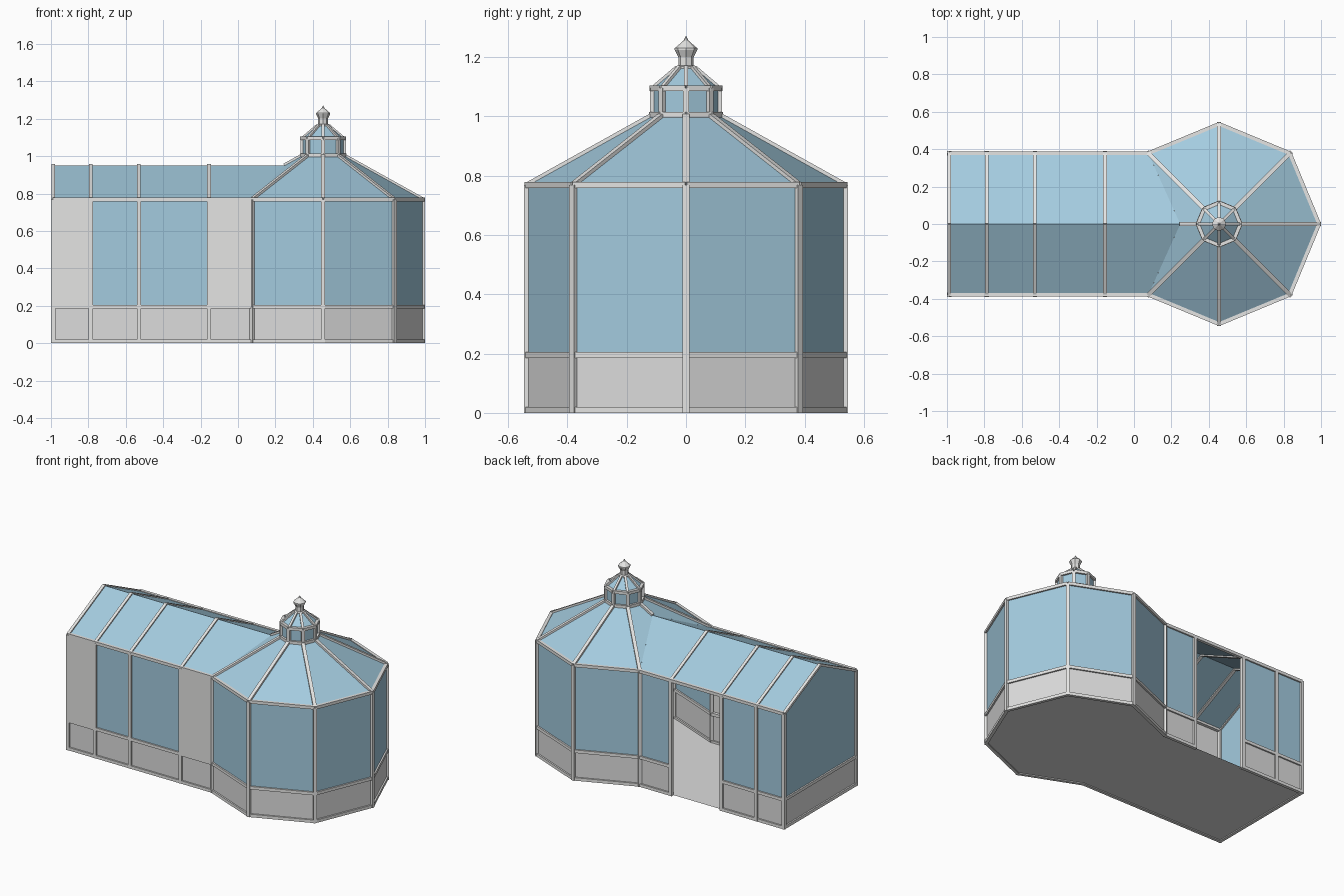
import bpy, bmesh, math
from mathutils import Vector, Matrix

if "Cube" in bpy.data.objects:
    bpy.data.objects.remove(bpy.data.objects["Cube"])


def material(name, rgb):
    m = bpy.data.materials.new(name)
    m.diffuse_color = (*rgb, 1)
    m.use_nodes = True
    m.node_tree.nodes["Principled BSDF"].inputs["Base Color"].default_value = m.diffuse_color
    return m


GLASS = material("pale_blue_glass", (0.37, 0.60, 0.74))
FRAME = material("light_grey_frame", (0.78, 0.78, 0.77))
PANEL = material("grey_panel", (0.72, 0.72, 0.72))

# Main dimensions
CX, R = 0.455, 0.535            # octagon centre and corner radius
HY, LEFT = 0.378, -0.988        # hall half depth and end
BASE, EAVE, RIDGE, TOP = 0.193, 0.768, 0.95, 1.0
R_TOP = 0.118
JOIN = CX - R * math.cos(math.pi / 4)
POSTS = [LEFT, -0.787, -0.53, -0.155, JOIN]


def finish(name, bm, mat):
    me = bpy.data.meshes.new(name)
    bm.to_mesh(me)
    bm.free()
    me.materials.append(mat)
    ob = bpy.data.objects.new(name, me)
    bpy.context.collection.objects.link(ob)
    return ob


def polygons(name, polys, mat):
    bm = bmesh.new()
    for p in polys:
        bm.faces.new([bm.verts.new(v) for v in p])
    return finish(name, bm, mat)


def bars(name, segments, w, d=None, hint=(0, 0, 1)):
    """Square bars between pairs of points."""
    bm = bmesh.new()
    d = d or w
    for a, b in segments:
        a, b = Vector(a), Vector(b)
        z = (b - a).normalized()
        h = Vector(hint)
        if abs(z.dot(h)) > 0.99:
            # upright bars turn to face outward
            h = Vector((a.x - CX, a.y, 0)) if a.x > 0 else Vector((0, 1, 0))
        x = z.cross(h).normalized()
        y = z.cross(x)
        rot = Matrix((x, y, z)).transposed().to_4x4()
        m = Matrix.Translation((a + b) / 2) @ rot @ Matrix.Diagonal((w, d, (b - a).length, 1))
        bmesh.ops.create_cube(bm, size=1, matrix=m)
    return finish(name, bm, FRAME)


def ring(r, z, n=8):
    return [Vector((CX + r * math.cos(i * math.tau / n), r * math.sin(i * math.tau / n), z)) for i in range(n)]


def loop(pts):
    return [(pts[i], pts[(i + 1) % len(pts)]) for i in range(len(pts))]


def wall(a, b, z0, z1):
    return [(a[0], a[1], z0), (b[0], b[1], z0), (b[0], b[1], z1), (a[0], a[1], z1)]


# Octagon sides run from corner 5 round to corner 3; the west side opens to the hall
corners = ring(R, 0)
order = [5, 6, 7, 0, 1, 2, 3]
oct_walls = [(corners[i], corners[j]) for i, j in zip(order, order[1:])]
front = [((a, -HY), (b, -HY)) for a, b in zip(POSTS, POSTS[1:])]
back = [((b, HY), (a, HY)) for a, b in zip(POSTS, POSTS[1:])]
end = ((LEFT, HY), (LEFT, -HY))
DOOR = 2
back_walls = [w for i, w in enumerate(back) if i != DOOR]

# Floor
outline = [(LEFT, -HY)] + [(corners[i].x, corners[i].y) for i in order] + [(LEFT, HY)]
polygons("floor", [[(x, y, 0.006) for x, y in outline]], PANEL)

# Lower panels
solid = oct_walls + front + back_walls + [end]
polygons("base_panels", [wall(a, b, 0.005, BASE) for a, b in solid], PANEL)

# Wall glazing, with the gable
glazed = oct_walls + front[1:3] + back_walls
glass = [wall(a, b, BASE, EAVE) for a, b in glazed]
glass.append([(LEFT, HY, BASE), (LEFT, -HY, BASE), (LEFT, -HY, EAVE), (LEFT, 0, RIDGE), (LEFT, HY, EAVE)])
polygons("wall_glass", glass, GLASS)

# Two solid front bays, flush with the posts
polygons("solid_bays", [[(x, y - 0.0115, z) for x, y, z in wall(a, b, BASE, EAVE)]
                        for a, b in (front[0], front[3])], FRAME)

# Roof glazing; the hall ridge meets the western hip of the octagon
eave, crown = ring(R, EAVE), ring(R_TOP, TOP)
t = (RIDGE - EAVE) / (TOP - EAVE)
meet = eave[4].lerp(crown[4], t)
roof = []
for i in range(8):
    j = (i + 1) % 8
    a = meet if i == 4 else eave[i]
    b = meet if j == 4 else eave[j]
    roof.append([a, b, crown[j], crown[i]])
polygons("octagon_roof_glass", roof, GLASS)
polygons("hall_roof_glass", [
    [(LEFT, s * HY, EAVE), (JOIN, s * HY, EAVE), meet, (LEFT, 0, RIDGE)][::-s] for s in (-1, 1)], GLASS)

# Posts
bars("octagon_posts", [(corners[i], eave[i]) for i in order], 0.022)
bars("hall_posts", [((x, s * HY, 0), (x, s * HY, EAVE)) for x in POSTS[:-1] for s in (-1, 1)], 0.022)

# Horizontal rails
rails = []
for walls, z in ((solid, 0.01), (solid, BASE + 0.002), (oct_walls + front + back, EAVE)):
    rails += [((a[0], a[1], z), (b[0], b[1], z)) for a, b in walls]
bars("rails", rails, 0.02)

# Roof ribs
bars("octagon_ribs", [(meet if i == 4 else eave[i], crown[i]) for i in range(8)], 0.022, 0.02)
bars("hall_ribs", [((x, s * HY, EAVE), (x, 0, RIDGE)) for x in POSTS[:-1] for s in (-1, 1)], 0.02, 0.016)

# Lantern
low, high, tip = ring(0.112, TOP), ring(0.112, 1.095), ring(0.03, 1.165)
polygons("lantern_glass",
         [[p, q, s, r] for a, b in ((low, high), (high, tip))
          for (p, q), (r, s) in zip(loop(a), loop(b))], GLASS)
bars("lantern_posts", list(zip(low, high)), 0.02)
bars("lantern_rings", loop(ring(0.116, 1.005)) + loop(ring(0.114, 1.095)), 0.019)
bars("lantern_ribs", list(zip(high, tip)), 0.015)

# Finial, turned from a short profile
profile = [(0.034, 1.155), (0.034, 1.168), (0.026, 1.172), (0.026, 1.2), (0.038, 1.224), (0.038, 1.23), (0.009, 1.255)]
rings = [ring(r, z) for r, z in profile]
faces = [[p, q, s, r] for a, b in zip(rings, rings[1:]) for (p, q), (r, s) in zip(loop(a), loop(b))]
faces += [[p, q, Vector((CX, 0, 1.272))] for p, q in loop(rings[-1])]
polygons("finial", faces, FRAME)
